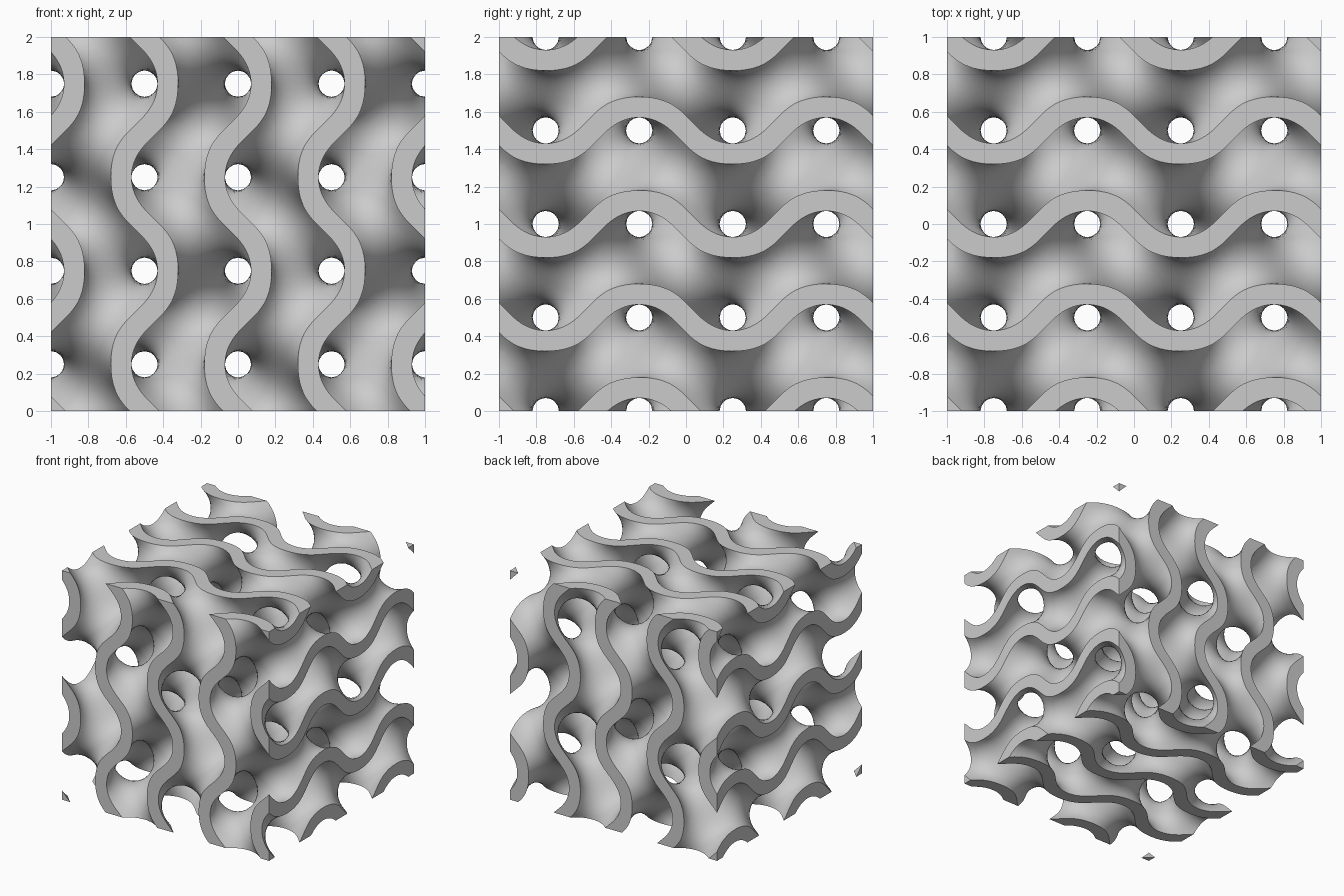
import bpy
import bmesh
from math import sin, cos, pi, radians
from itertools import product
from mathutils import Vector

if "Cube" in bpy.data.objects:
    bpy.data.objects.remove(bpy.data.objects["Cube"], do_unlink=True)

CELLS = 56                      # grid cells along each side
STEP = 2 / CELLS
ORIGIN = Vector((-1, -1, 0))
HALF_LEVEL = 0.48               # half thickness of the sheet, as a field value
WAVE = 2 * pi                   # one period per unit


def field(p):
    x, y, z = p * WAVE
    return sin(x) * cos(y) + sin(y) * cos(z) + sin(z) * cos(x)


def gradient(p):
    x, y, z = p * WAVE
    return WAVE * Vector((cos(x) * cos(y) - sin(z) * sin(x),
                          cos(y) * cos(z) - sin(x) * sin(y),
                          cos(z) * cos(x) - sin(y) * sin(z)))


# Grid cells that lie within the wavy sheet
solid = {c for c in product(range(CELLS), repeat=3)
         if abs(field(ORIGIN + (Vector(c) + Vector((0.5, 0.5, 0.5))) * STEP)) < HALF_LEVEL}

# Skin of those cells; remember the corners that belong on the curved walls
bm = bmesh.new()
corners = {}
curved = set()


def corner(key):
    if key not in corners:
        corners[key] = bm.verts.new(ORIGIN + Vector(key) * STEP)
    return corners[key]


for cell in sorted(solid):
    for axis, side in product(range(3), (0, 1)):
        other = list(cell)
        other[axis] += 2 * side - 1
        if tuple(other) in solid:
            continue
        keys = []
        for u, v in ((0, 0), (1, 0), (1, 1), (0, 1)):
            key = list(cell)
            key[axis] += side
            key[(axis + 1) % 3] += u
            key[(axis + 2) % 3] += v
            keys.append(tuple(key))
        if 0 <= other[axis] < CELLS:
            curved.update(keys)
        bm.faces.new([corner(k) for k in (keys if side else keys[::-1])])

# Relax the skin onto the curved walls, sliding within the flat cube sides
points = []
for key, vert in corners.items():
    free = Vector([0 if k in (0, CELLS) else 1 for k in key])
    target = HALF_LEVEL if field(vert.co) > 0 else -HALF_LEVEL
    near = [e.other_vert(vert) for e in vert.link_edges]
    points.append((vert, free, target if key in curved else None, near))

for _ in range(4):
    moved = []
    for vert, free, target, near in points:
        shift = sum((n.co for n in near), Vector()) / len(near) - vert.co
        p = vert.co + shift * free
        if target is not None:
            for _ in range(2):
                g = gradient(p) * free
                if g.length_squared > 1:
                    p += g * ((target - field(p)) / g.length_squared)
        moved.append(p)
    for (vert, *_), p in zip(points, moved):
        vert.co = p

mesh = bpy.data.meshes.new("wavy_lattice_block")
bm.to_mesh(mesh)
bm.free()
block = bpy.data.objects.new("wavy_lattice_block", mesh)
bpy.context.collection.objects.link(block)

# Plain grey finish
grey = bpy.data.materials.new("light_grey")
grey.use_nodes = True
colour = (0.6, 0.6, 0.6, 1)
grey.diffuse_color = colour
grey.node_tree.nodes["Principled BSDF"].inputs["Base Color"].default_value = colour
mesh.materials.append(grey)

# Smooth walls with crisp edges at the flat sides
bpy.ops.object.select_all(action="DESELECT")
block.select_set(True)
bpy.context.view_layer.objects.active = block
bpy.ops.object.shade_smooth_by_angle(angle=radians(40))
